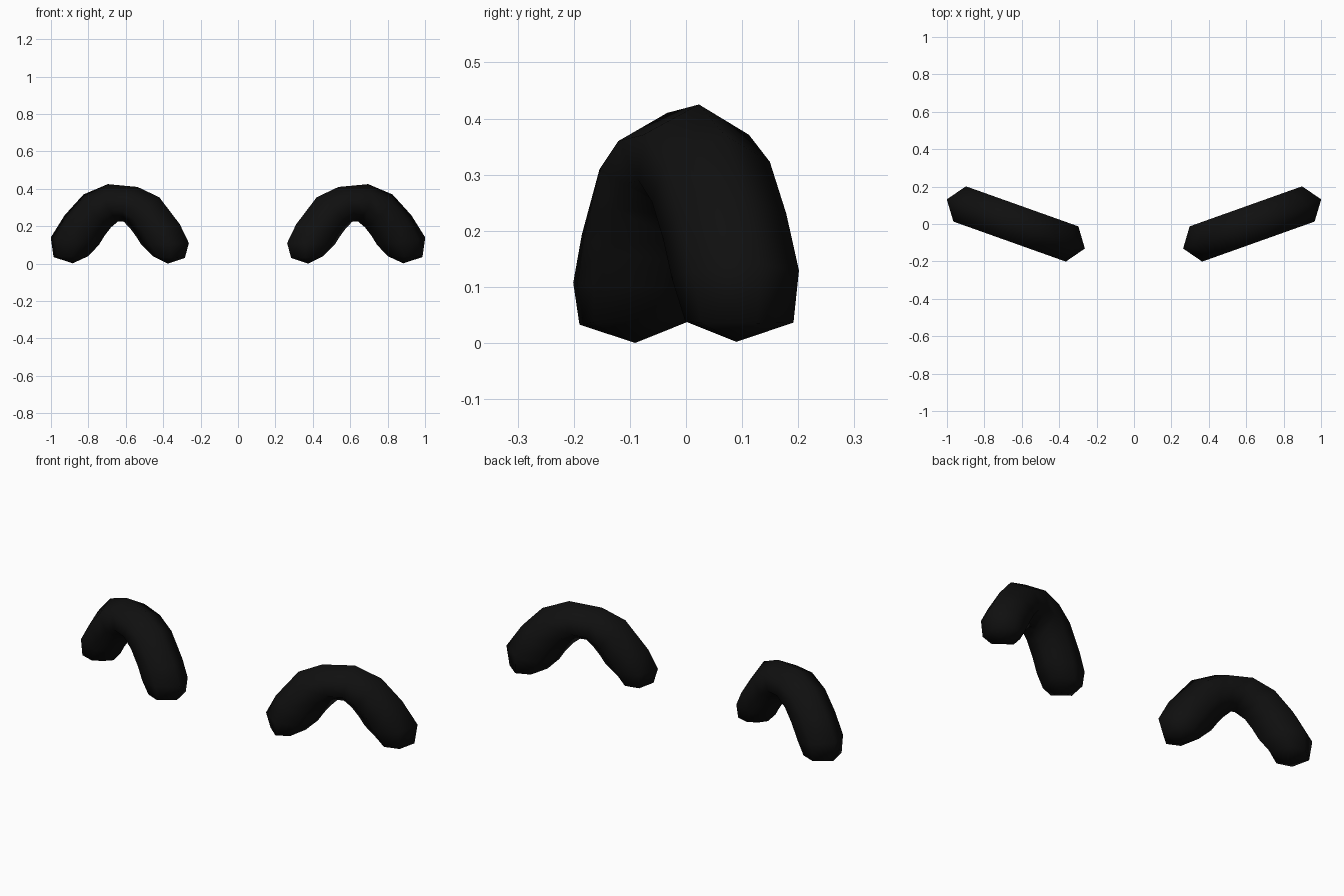
import bpy, bmesh, math

if "Cube" in bpy.data.objects:
    bpy.data.objects.remove(bpy.data.objects["Cube"])

black = bpy.data.materials.new("soft_black")
black.diffuse_color = (0.005, 0.005, 0.005, 1)
black.use_nodes = True
black.node_tree.nodes["Principled BSDF"].inputs["Base Color"].default_value = black.diffuse_color

# Each ring of the arch: outer ridge (u, z), inner ridge (u, z), half width
W = 0.1
RINGS = [
    (0.377, 0.035, 0.180, 0.040, 0.088),
    (0.393, 0.140, 0.120, 0.100, W),
    (0.313, 0.260, 0.087, 0.150, W),
    (0.207, 0.370, 0.050, 0.195, W),
    (0.069, 0.425, 0.012, 0.225, W),
    (-0.100, 0.410, -0.022, 0.224, W),
    (-0.223, 0.355, -0.060, 0.186, W),
    (-0.340, 0.210, -0.092, 0.145, W),
    (-0.391, 0.110, -0.122, 0.100, W),
    (-0.368, 0.030, -0.186, 0.040, 0.088),
]
TIPS = [(0.268, 0.002), (-0.270, 0.0)]
# Hexagonal section: (fraction from outer to inner ridge, side)
SECTION = [(0, 0), (0.27, 1), (0.68, 1), (1, 0), (0.68, -1), (0.27, -1)]
ANGLE = math.radians(19.6)


def make_arch(name, side):
    bm = bmesh.new()

    def vert(u, v, z):
        x = 0.631 + u * math.cos(ANGLE) - v * math.sin(ANGLE)
        y = u * math.sin(ANGLE) + v * math.cos(ANGLE)
        return bm.verts.new((side * x, y, z))

    rings = [[vert(uo + (ui - uo) * t, s * w, zo + (zi - zo) * t)
              for t, s in SECTION] for uo, zo, ui, zi, w in RINGS]
    # tube walls
    for a, b in zip(rings, rings[1:]):
        for i in range(6):
            j = (i + 1) % 6
            bm.faces.new((a[i], a[j], b[j], b[i]))
    # pointed feet
    for ring, (u, z) in zip((rings[0], rings[-1]), TIPS):
        tip = vert(u, 0, z)
        for i in range(6):
            bm.faces.new((ring[i], ring[(i + 1) % 6], tip))
    bmesh.ops.recalc_face_normals(bm, faces=bm.faces[:])
    for f in bm.faces:
        f.smooth = True
    me = bpy.data.meshes.new(name)
    bm.to_mesh(me)
    bm.free()
    me.materials.append(black)
    bpy.context.collection.objects.link(bpy.data.objects.new(name, me))


make_arch("right_arch", 1)
make_arch("left_arch", -1)
